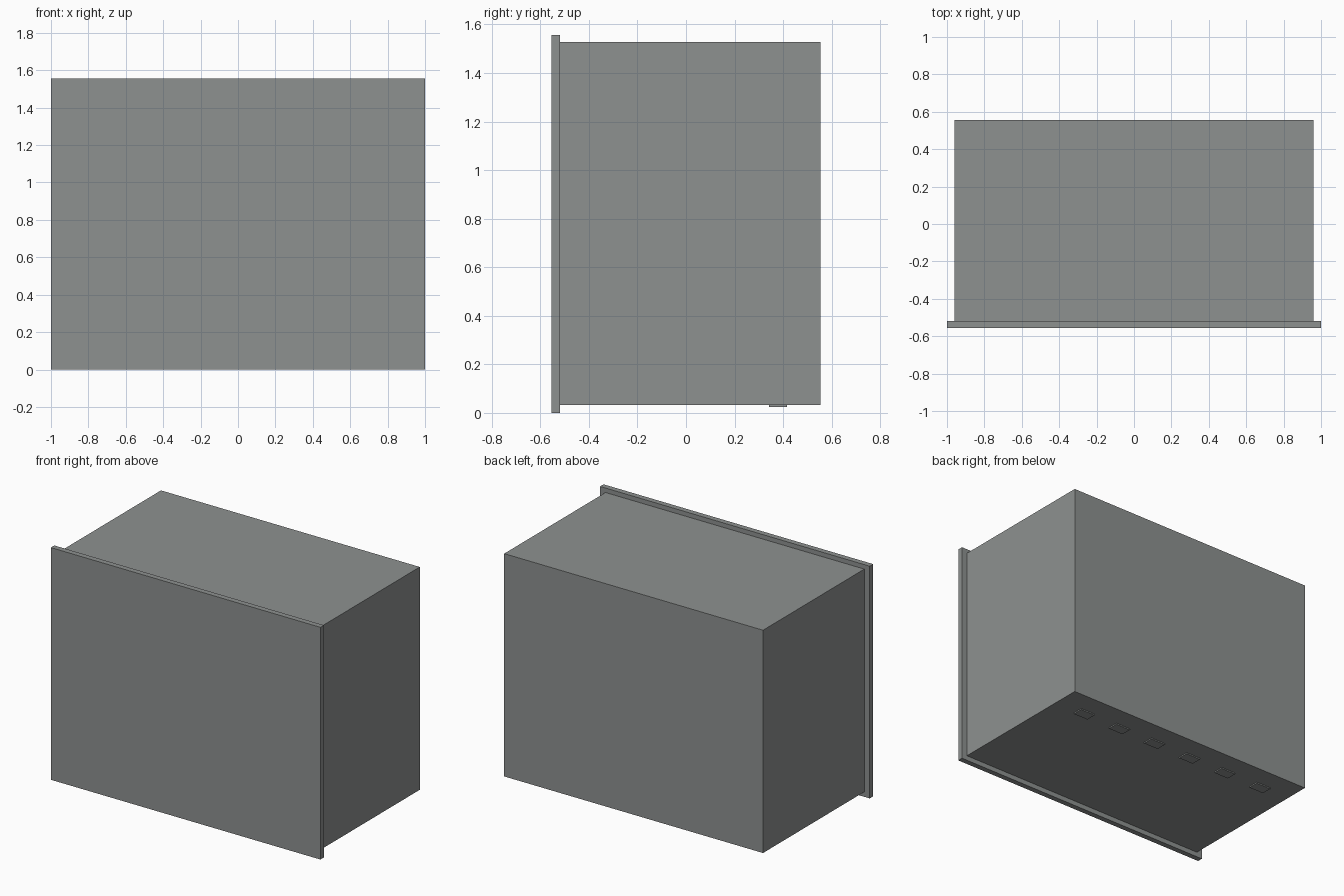
import bpy
import bmesh
from mathutils import Matrix, Vector

cube = bpy.data.objects.get("Cube")
if cube:
    bpy.data.objects.remove(cube, do_unlink=True)

# Single grey finish
grey = bpy.data.materials.new("neutral_grey")
grey.use_nodes = True
colour = (0.27, 0.283, 0.28, 1)
grey.diffuse_color = colour
grey.node_tree.nodes["Principled BSDF"].inputs["Base Color"].default_value = colour


def box(name, low, high):
    """Flat-shaded box between two opposite corners."""
    low, high = Vector(low), Vector(high)
    bm = bmesh.new()
    matrix = Matrix.Translation((low + high) / 2) @ Matrix.Diagonal((high - low).to_4d())
    matrix[3][3] = 1
    bmesh.ops.create_cube(bm, size=1, matrix=matrix)
    mesh = bpy.data.meshes.new(name)
    bm.to_mesh(mesh)
    bm.free()
    mesh.materials.append(grey)
    obj = bpy.data.objects.new(name, mesh)
    bpy.context.collection.objects.link(obj)
    return obj


# Main case and the wider front panel
box("case_body", (-0.96, -0.518, 0.033), (0.96, 0.555, 1.527))
box("front_panel", (-1, -0.555, 0), (1, -0.518, 1.557))

# Row of low pads under the rear edge
PAD_COUNT = 6
PAD_SPACING = 0.293
for i in range(PAD_COUNT):
    x = (i - (PAD_COUNT - 1) / 2) * PAD_SPACING
    box(f"bottom_pad_{i + 1}", (x - 0.056, 0.342, 0.025), (x + 0.056, 0.415, 0.035))
